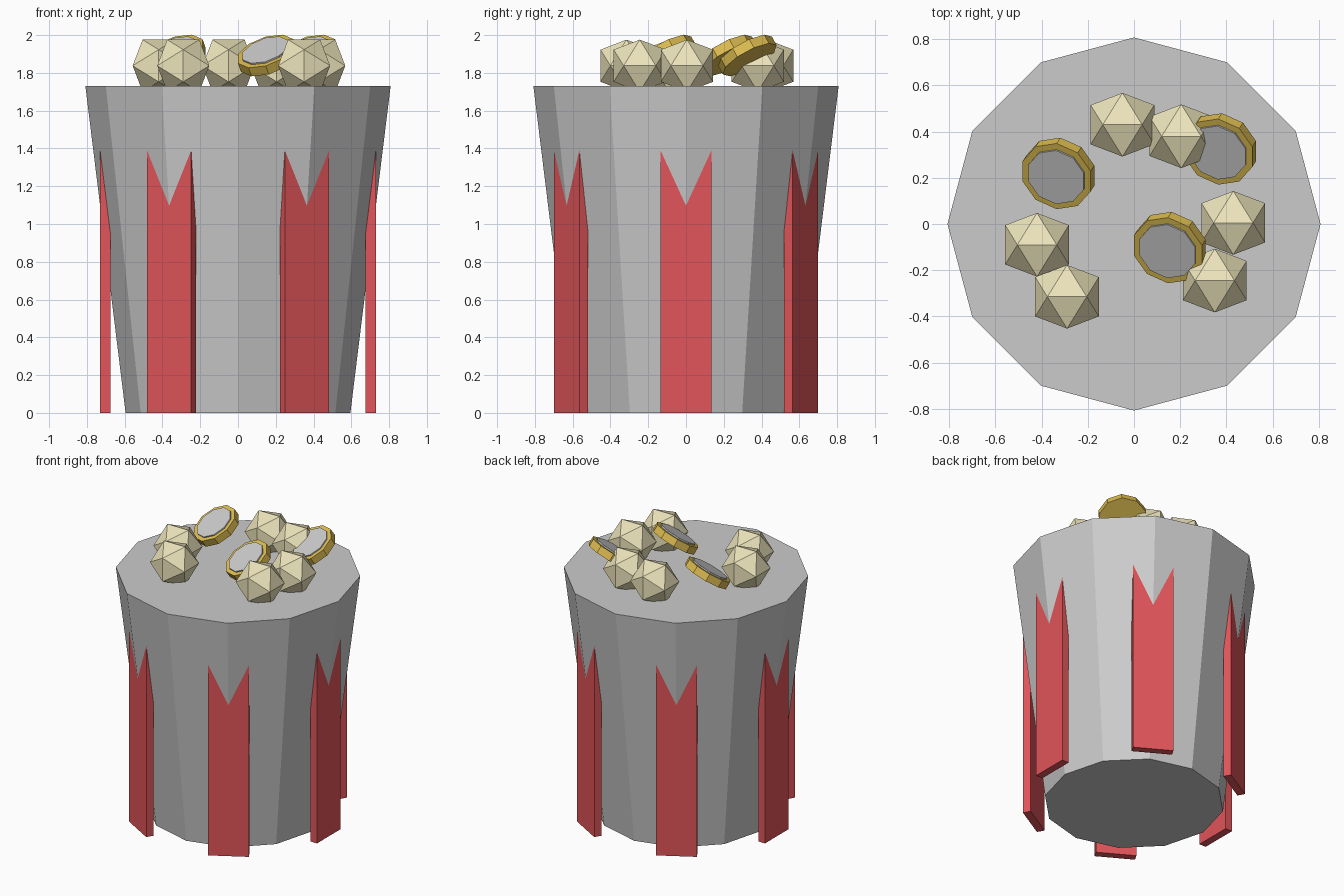
import bpy, bmesh, math
from mathutils import Matrix, Vector

if "Cube" in bpy.data.objects:
    bpy.data.objects.remove(bpy.data.objects["Cube"])


def material(name, rgb):
    m = bpy.data.materials.new(name)
    m.diffuse_color = (*rgb, 1)
    m.use_nodes = True
    m.node_tree.nodes["Principled BSDF"].inputs["Base Color"].default_value = m.diffuse_color
    return m


def finish(name, bm, mat=None, matrix=Matrix()):
    bmesh.ops.recalc_face_normals(bm, faces=bm.faces)
    mesh = bpy.data.meshes.new(name)
    bm.to_mesh(mesh)
    bm.free()
    obj = bpy.data.objects.new(name, mesh)
    bpy.context.collection.objects.link(obj)
    obj.matrix_world = matrix
    if mat:
        mesh.materials.append(mat)
    return obj


def frustum(name, sides, r0, r1, z0, z1, mat=None, matrix=Matrix()):
    """Capped flat-sided cone with a corner on the +y axis."""
    bm = bmesh.new()
    rings = []
    for r, z in ((r0, z0), (r1, z1)):
        rings.append([bm.verts.new((r * math.sin(i * math.tau / sides),
                                    r * math.cos(i * math.tau / sides), z))
                      for i in range(sides)])
        bm.faces.new(rings[-1])
    a, b = rings
    for i in range(sides):
        j = (i + 1) % sides
        bm.faces.new((a[i], a[j], b[j], b[i]))
    return finish(name, bm, mat, matrix)


red = material("stripe_red", (0.75, 0.09, 0.1))
cream = material("popcorn_cream", (0.85, 0.78, 0.5))
gold = material("coin_gold", (0.72, 0.5, 0.08))
silver = material("coin_silver", (0.86, 0.86, 0.86))

H = 1.73

# Twelve-sided tapered bucket
frustum("bucket", 12, 0.595, 0.808, 0, H)

# Upright stripes at every second corner, sinking into the flared wall
for i in range(6):
    bm = bmesh.new()
    bmesh.ops.create_cube(bm, size=1)
    bmesh.ops.scale(bm, vec=(0.054, 0.27, H - 0.001), verts=bm.verts)
    bmesh.ops.translate(bm, vec=(0.703, 0, (H - 0.001) / 2), verts=bm.verts)
    finish(f"stripe_{i + 1}", bm, red, Matrix.Rotation(i * math.tau / 6, 4, 'Z'))

# Popcorn pieces: icosahedra with an edge on top
t = (1 + 5 ** 0.5) / 2
POPCORN = [(-0.05, 0.43), (0.205, 0.38), (0.43, 0.005),
           (0.35, -0.245), (-0.42, -0.09), (-0.29, -0.315)]
for i, (x, y) in enumerate(POPCORN):
    bm = bmesh.new()
    for s in (-1, 1):
        for u in (-t, t):
            for p in ((u, s, 0), (s, 0, u), (0, u, s)):
                bm.verts.new(Vector(p).normalized() * 0.162)
    bmesh.ops.convex_hull(bm, input=bm.verts)
    finish(f"popcorn_{i + 1}", bm, cream, Matrix.Translation((x, y, 1.838)))

# Tilted coins: gold body with a pale disc set on the upper face
tilt = Matrix.Rotation(0.5, 4, 'X') @ Matrix.Rotation(-0.3, 4, 'Y')
for i, (x, y) in enumerate([(-0.327, 0.219), (0.155, -0.102), (0.373, 0.325)]):
    place = Matrix.Translation((x, y, 1.892)) @ tilt
    frustum(f"coin_{i + 1}", 10, 0.162, 0.162, -0.027, 0.027, gold, place)
    frustum(f"coin_face_{i + 1}", 10, 0.132, 0.132, 0.017, 0.036, silver, place)
